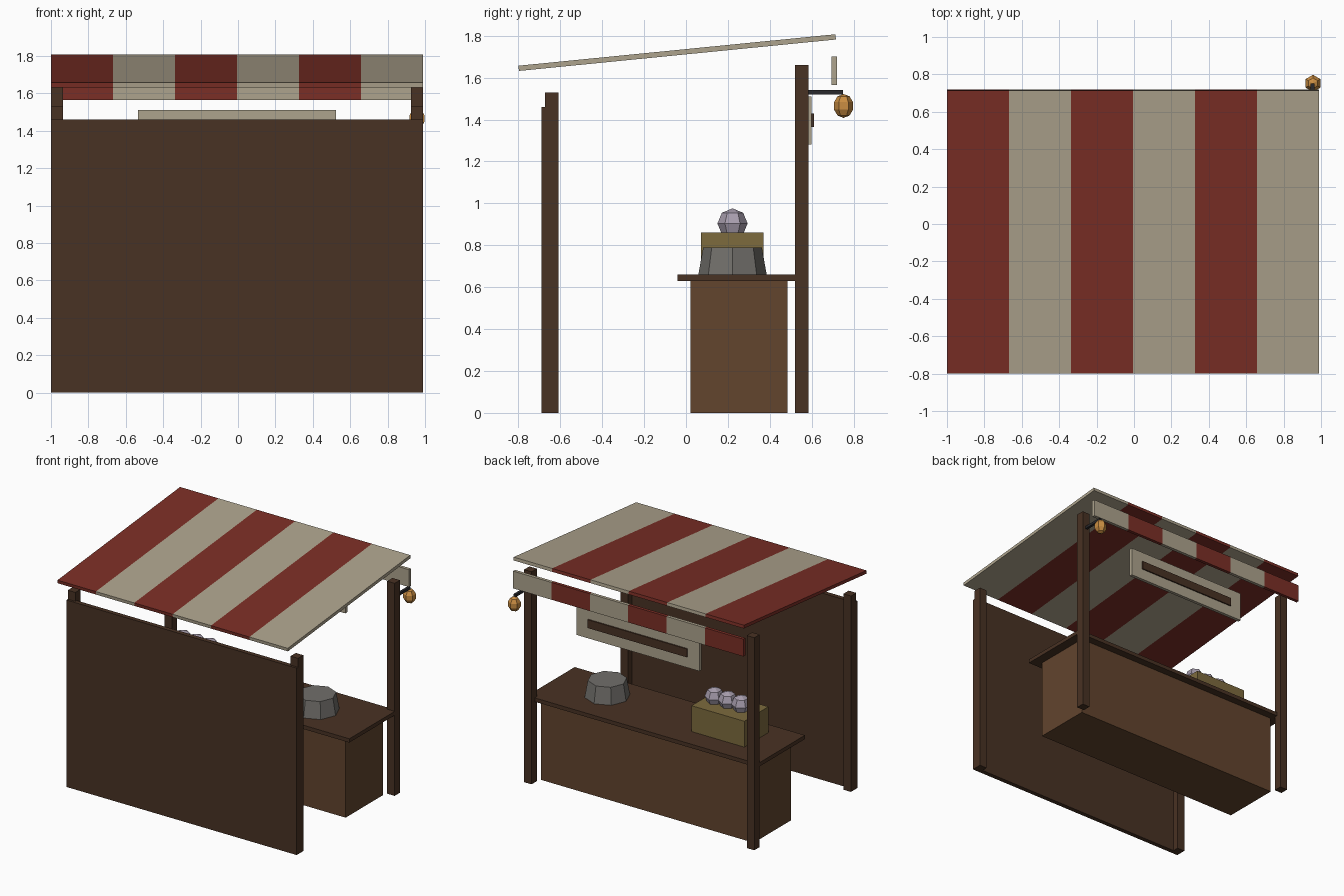
import bpy, bmesh, math

if "Cube" in bpy.data.objects:
    bpy.data.objects.remove(bpy.data.objects["Cube"])


def material(name, r, g, b):
    m = bpy.data.materials.new(name)
    m.diffuse_color = (*[(c / 255) ** 2.2 for c in (r, g, b)], 1)
    m.use_nodes = True
    m.node_tree.nodes["Principled BSDF"].inputs["Base Color"].default_value = m.diffuse_color
    return m


dark_wood = material("dark_wood", 74, 53, 40)
wood = material("wood", 98, 70, 49)
red = material("red_cloth", 122, 50, 42)
cream = material("cream_cloth", 172, 162, 140)
iron = material("iron", 45, 45, 48)
stone = material("stone", 112, 110, 106)
straw = material("straw", 124, 106, 64)
lilac = material("lilac", 166, 156, 172)
amber = material("amber", 200, 140, 68)


def finish(name, bm, mat):
    bmesh.ops.recalc_face_normals(bm, faces=bm.faces)
    me = bpy.data.meshes.new(name)
    bm.to_mesh(me)
    bm.free()
    me.materials.append(mat)
    ob = bpy.data.objects.new(name, me)
    bpy.context.collection.objects.link(ob)
    return ob


def box(name, x, y, z, mat, tilt=0):
    """Box from (min, max) pairs, optionally tilted about x."""
    bm = bmesh.new()
    bmesh.ops.create_cube(bm, size=1)
    bmesh.ops.scale(bm, vec=(x[1] - x[0], y[1] - y[0], z[1] - z[0]), verts=bm.verts)
    ob = finish(name, bm, mat)
    ob.location = [(a + b) / 2 for a, b in (x, y, z)]
    ob.rotation_euler.x = tilt
    return ob


def ball(name, loc, r, height, rings, mat, sides=6):
    """Low-poly ball with a corner pointing along y."""
    bm = bmesh.new()
    bmesh.ops.create_uvsphere(bm, u_segments=sides, v_segments=rings, radius=1)
    # turn so that a corner lies on the y axis
    v = max(bm.verts, key=lambda v: v.co.x ** 2 + v.co.y ** 2)
    turn = math.pi / 2 - math.atan2(v.co.y, v.co.x)
    ob = finish(name, bm, mat)
    ob.rotation_euler.z = turn
    ob.scale = (r, r, height)
    ob.location = loc
    return ob


L, R = -1.0, 0.99
MID = (L + R) / 2

# Corner posts
for side, x0 in (("left", L), ("right", R - 0.065)):
    box(f"{side}_counter_post", (x0, x0 + 0.065), (0.52, 0.585), (0, 1.66), dark_wood)
    box(f"{side}_wall_post", (x0, x0 + 0.065), (-0.673, -0.608), (0, 1.53), dark_wood)

# Closed wall
box("wall", (L, R), (-0.69, -0.655), (0, 1.46), dark_wood)

# Counter
box("counter_body", (MID - 0.92, MID + 0.92), (0.022, 0.485), (0, 0.63), wood)
box("counter_top", (L, R), (-0.04, 0.545), (0.63, 0.66), dark_wood)

# Striped sloping roof and hanging valance
slope = math.atan2(0.15, 1.513)
half = math.hypot(0.15, 1.513) / 2
w = (R - L) / 6
for i in range(6):
    xs = (L + i * w, L + (i + 1) * w)
    cloth = cream if i % 2 else red
    box(f"roof_stripe_{i + 1}", xs, (-0.042 - half, -0.042 + half),
        (1.707, 1.732), cloth, slope)
    box(f"valance_stripe_{i + 1}", xs, (0.695, 0.72), (1.565, 1.70), cloth)

# Sign board with dark inset strip
box("sign_board", (MID - 0.53, MID + 0.53), (0.575, 0.60), (1.28, 1.51), cream)
box("sign_strip", (MID - 0.43, MID + 0.43), (0.595, 0.61), (1.365, 1.43), dark_wood)

# Lantern on its bracket
box("lantern_bracket", (0.945, 0.965), (0.58, 0.75), (1.52, 1.54), iron)
ball("lantern", (0.957, 0.752, 1.465), 0.048, 0.057, 5, amber)

# Stone block on the counter
bm = bmesh.new()
bmesh.ops.create_cone(bm, cap_ends=True, segments=8, radius1=0.163, radius2=0.14, depth=0.13)
finish("stone_block", bm, stone).location = (0.525, 0.222, 0.725)

# Crate of round goods
box("crate", (-0.763, -0.307), (0.072, 0.37), (0.66, 0.862), straw)
for i in range(3):
    ball(f"goods_{i + 1}", (-0.403 - 0.115 * i, 0.222, 0.904), 0.072, 0.072, 4, lilac)
